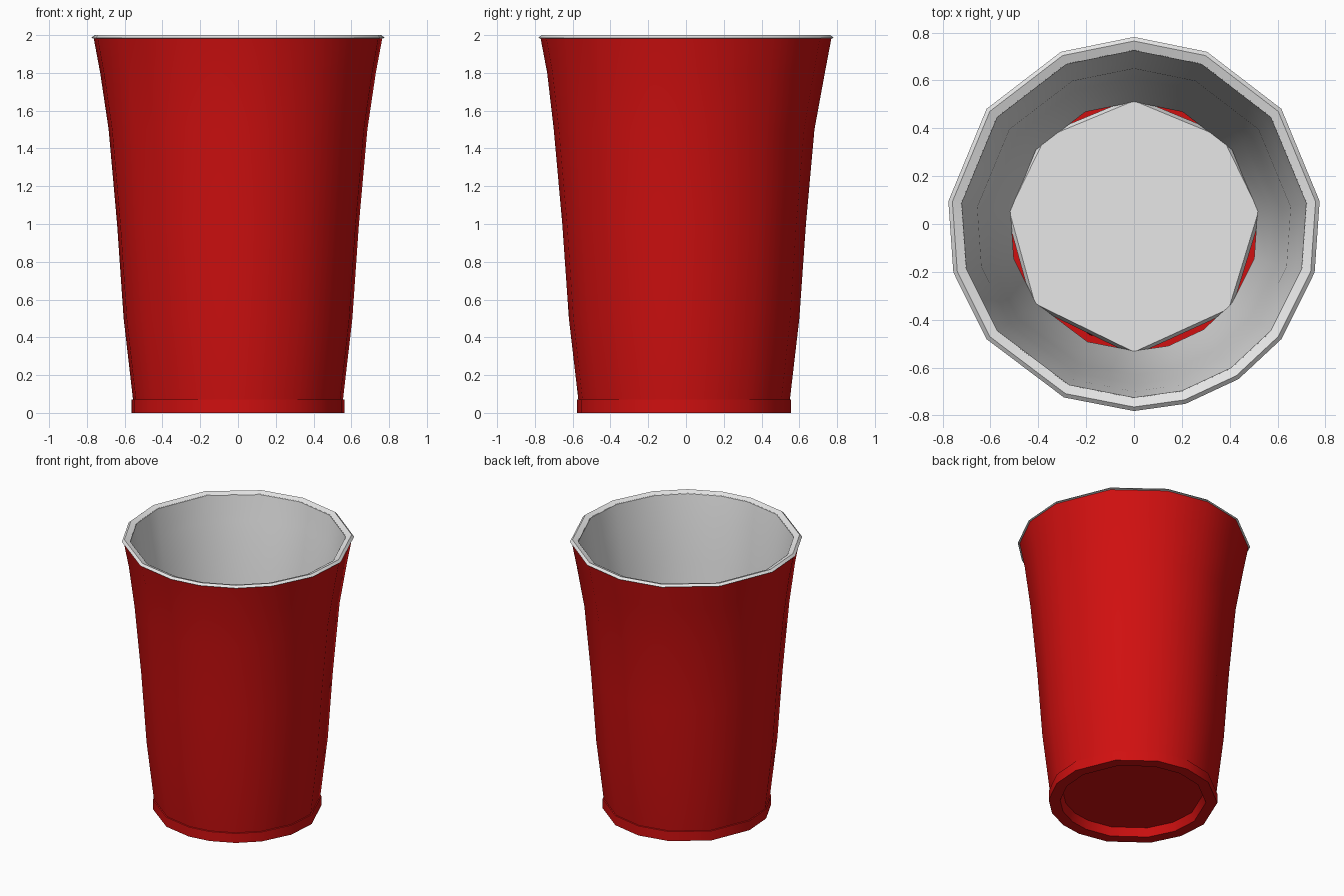
import bpy, bmesh, math

cube = bpy.data.objects.get("Cube")
if cube:
    bpy.data.objects.remove(cube, do_unlink=True)


def material(name, rgb):
    mat = bpy.data.materials.new(name)
    mat.use_nodes = True
    mat.diffuse_color = (*rgb, 1)
    mat.node_tree.nodes["Principled BSDF"].inputs["Base Color"].default_value = (*rgb, 1)
    return mat


red = material("cup red", (0.63, 0.005, 0.005))
white = material("lining white", (0.8, 0.8, 0.8))

# Uneven facet directions, in degrees, shared by the walls and rim
WALL = [7, 38, 67, 90, 113, 142, 173, 195, 218, 248, 270, 286, 304, 322, 345]
FLOOR = [7, 45, 90, 135, 173, 218, 270, 319]


def lathe(name, mat, profile, angles, cap_first=False, cap_last=False, sharp=40):
    """Join rings of (radius, height, y shift); the profile runs so faces point outward."""
    bm = bmesh.new()
    rings = []
    for r, z, shift in profile:
        rings.append([bm.verts.new((r * math.cos(math.radians(a)),
                                    r * math.sin(math.radians(a)) + shift, z)) for a in angles])
    n = len(angles)
    for low, high in zip(rings, rings[1:]):
        for i in range(n):
            j = (i + 1) % n
            bm.faces.new((low[i], low[j], high[j], high[i]))
    if cap_first:
        bm.faces.new(rings[0][::-1])
    if cap_last:
        bm.faces.new(rings[-1])
    mesh = bpy.data.meshes.new(name)
    bm.to_mesh(mesh)
    bm.free()
    mesh.materials.append(mat)
    obj = bpy.data.objects.new(name, mesh)
    bpy.context.collection.objects.link(obj)
    bpy.ops.object.select_all(action="DESELECT")
    obj.select_set(True)
    bpy.context.view_layer.objects.active = obj
    bpy.ops.object.shade_smooth_by_angle(angle=math.radians(sharp))
    return obj


# Flared outside wall
lathe("outer_wall", red, [(0.56, 0.07, -0.01), (0.61, 0.5, -0.01), (0.645, 1.0, -0.01),
                          (0.69, 1.5, -0.01), (0.735, 1.8, 0), (0.77, 1.985, 0)], WALL)

# Foot ring with the recessed underside
lathe("foot_ring", red, [(0.47, 0.06, -0.01), (0.49, 0, -0.01), (0.567, 0, -0.01),
                         (0.567, 0.07, -0.01), (0.55, 0.075, -0.01)], WALL, cap_first=True)

# Folded rim
lathe("rim", white, [(0.765, 1.98, 0), (0.782, 1.985, 0), (0.765, 2.0, 0),
                     (0.725, 1.985, 0)], WALL, sharp=60)

# Inside wall, running from the rim down to the floor
lathe("inner_wall", white, [(0.728, 1.987, 0), (0.70, 1.8, 0), (0.66, 1.5, -0.01),
                            (0.62, 1.0, -0.01), (0.58, 0.5, -0.01), (0.52, 0.09, -0.01)], WALL)

# Inside floor
lathe("inner_floor", white, [(0.54, 0.07, -0.01), (0.525, 0.1, -0.01)], FLOOR, cap_last=True)
